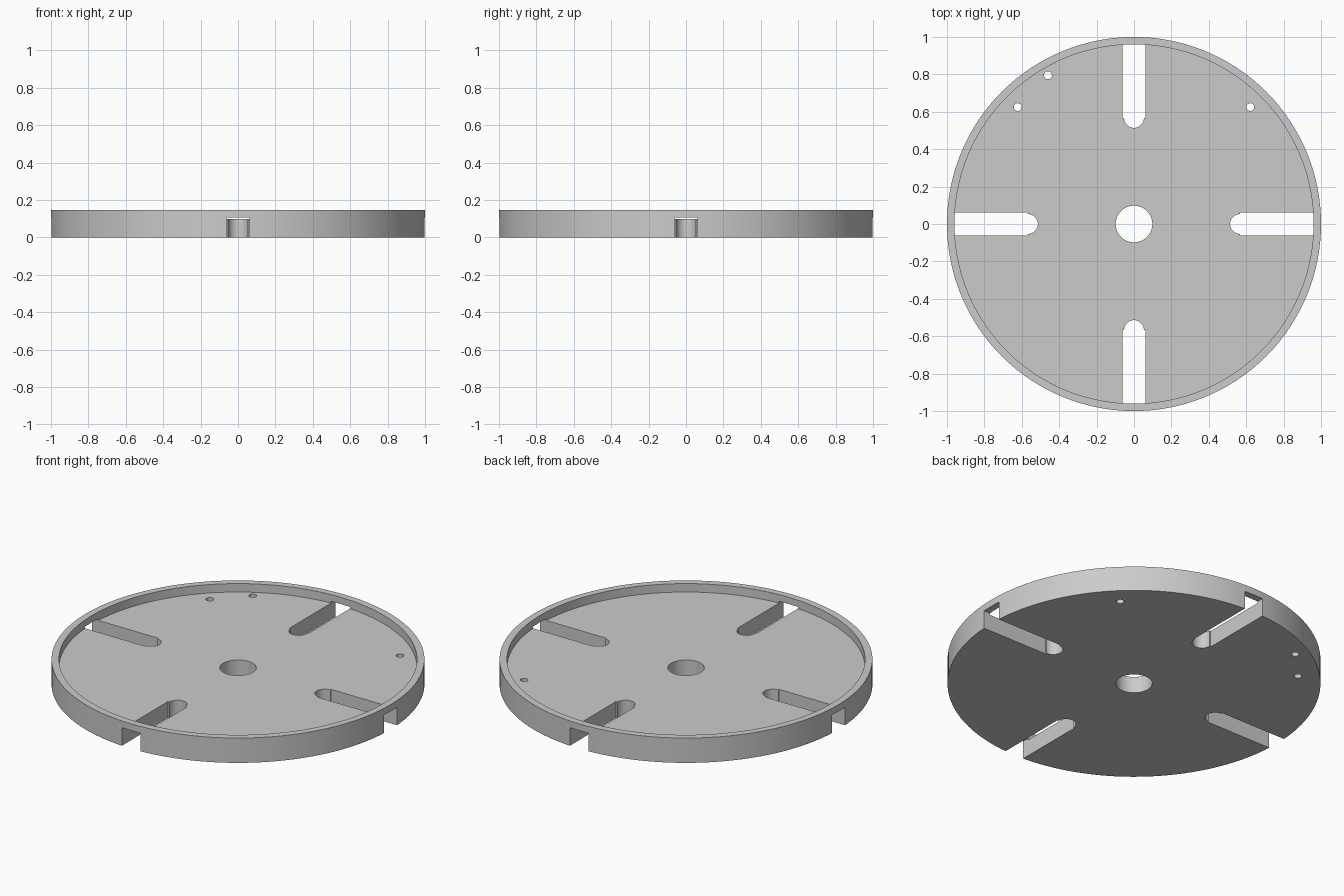
import bpy, bmesh, math
from mathutils import Matrix

cube = bpy.data.objects.get("Cube")
if cube:
    bpy.data.objects.remove(cube)

HEIGHT, FLOOR, SLOT_TOP = 0.147, 0.097, 0.107
INNER = 0.96

grey = bpy.data.materials.new("plain grey")
grey.use_nodes = True
colour = (0.6, 0.6, 0.6, 1)
grey.diffuse_color = colour
grey.node_tree.nodes["Principled BSDF"].inputs["Base Color"].default_value = colour


def circle(radius, count, x=0, y=0, start=0, sweep=math.tau):
    return [(x + radius * math.cos(start + sweep * i / count),
             y + radius * math.sin(start + sweep * i / count)) for i in range(count)]


def prism(name, outline, bottom, top, turn=0):
    """Extrude a flat outline from bottom to top, turned about z."""
    bm = bmesh.new()
    face = bm.faces.new([bm.verts.new((x, y, bottom)) for x, y in outline])
    new = bmesh.ops.extrude_face_region(bm, geom=[face])["geom"]
    bmesh.ops.translate(bm, vec=(0, 0, top - bottom),
                        verts=[v for v in new if isinstance(v, bmesh.types.BMVert)])
    bmesh.ops.rotate(bm, matrix=Matrix.Rotation(turn, 3, "Z"), verts=bm.verts)
    bmesh.ops.recalc_face_normals(bm, faces=bm.faces)
    mesh = bpy.data.meshes.new(name)
    bm.to_mesh(mesh)
    bm.free()
    mesh.materials.append(grey)
    obj = bpy.data.objects.new(name, mesh)
    bpy.context.collection.objects.link(obj)
    return obj


# Solid disc that becomes the tray
disc = prism("slotted_disc", circle(1, 128), 0, HEIGHT)

# Shallow recess leaving a raised rim
cutters = [prism("recess_cutter", circle(INNER, 128), FLOOR, 0.3)]

# Centre bore and three small pin holes
cutters.append(prism("bore_cutter", circle(0.098, 64), -0.1, 0.3))
for x, y in ((-0.46, 0.795), (-0.622, 0.625), (0.622, 0.625)):
    cutters.append(prism("pin_hole_cutter", circle(0.021, 24, x, y), -0.1, 0.3))

# Four radial slots with rounded inner ends, open under the rim
half, end_radius, shoulder = 0.0615, 0.053, 0.567
arc = circle(end_radius, 24, shoulder, 0, math.pi / 2, math.pi)
slot = [(1.1, half), (shoulder, half)] + arc + [
    (shoulder, -end_radius), (shoulder, -half), (1.1, -half)]
for i in range(4):
    cutters.append(prism("slot_cutter", slot, -0.1, SLOT_TOP, i * math.pi / 2))

# Carve everything out of the disc
bpy.context.view_layer.objects.active = disc
for cutter in cutters:
    cutter.hide_render = True
    mod = disc.modifiers.new("cut", "BOOLEAN")
    mod.operation = "DIFFERENCE"
    mod.solver = "EXACT"
    mod.object = cutter
    bpy.ops.object.modifier_apply(modifier=mod.name)
    bpy.data.objects.remove(cutter)

bpy.ops.object.select_all(action="DESELECT")
disc.select_set(True)
bpy.ops.object.shade_smooth_by_angle(angle=math.radians(30))
